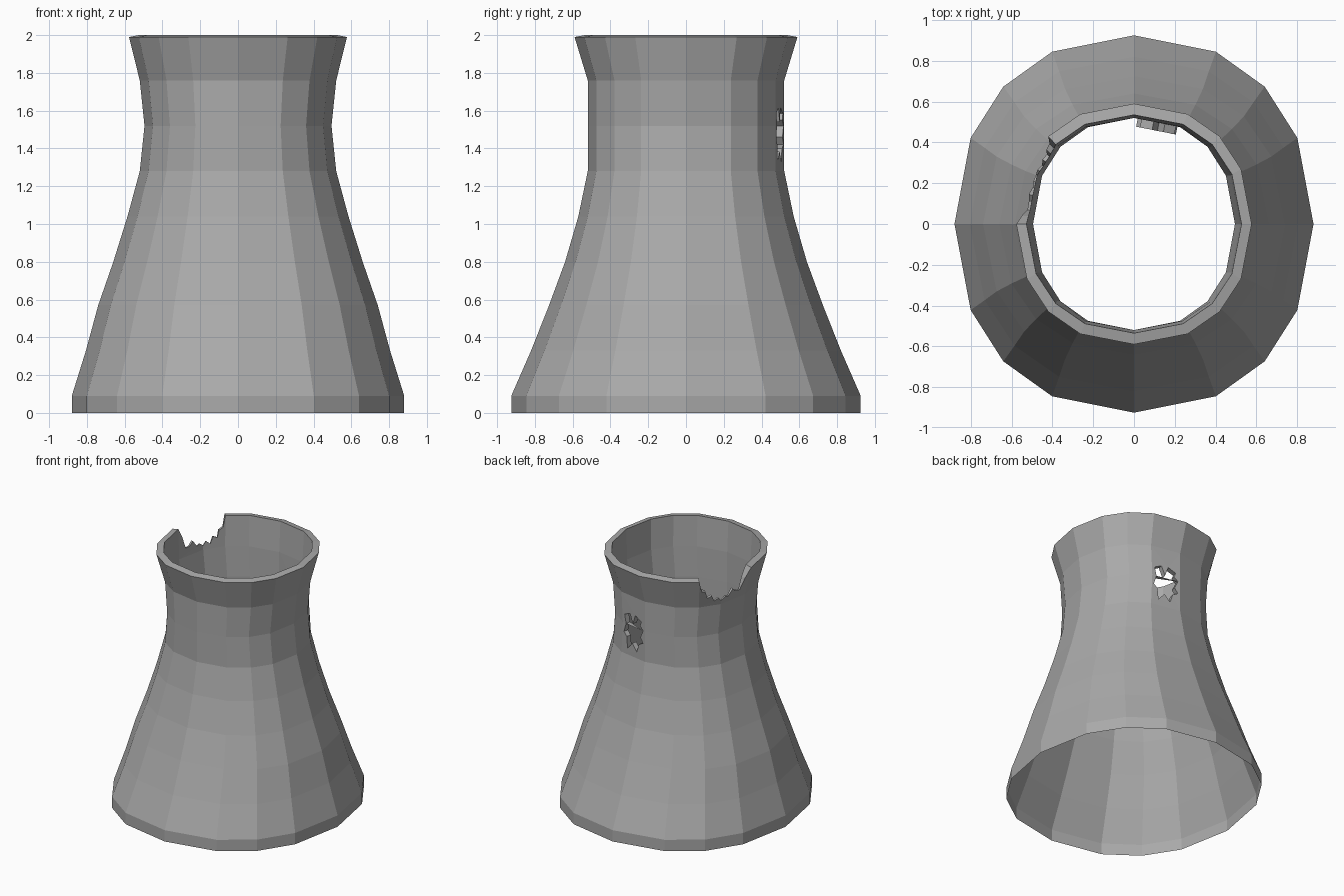
import bpy, bmesh
from mathutils import Vector

if "Cube" in bpy.data.objects:
    bpy.data.objects.remove(bpy.data.objects["Cube"])

concrete = bpy.data.materials.new("concrete grey")
concrete.diffuse_color = (0.40, 0.40, 0.40, 1)
concrete.use_nodes = True
concrete.node_tree.nodes["Principled BSDF"].inputs["Base Color"].default_value = concrete.diffuse_color

# Sixteen-sided plan, as fractions of the x and y radius
quarter = [(1, 0), (0.91, 0.456), (0.728, 0.728), (0.456, 0.913)]
plan = quarter + [(-x, y) for x, y in [(0, 1)] + quarter[:0:-1]]
plan += [(-x, -y) for x, y in plan]
N = len(plan)

# Tower profile: x radius, y radius, height
profile = [(0.88, 0.925, 0), (0.88, 0.925, 0.09), (0.805, 0.82, 0.33),
           (0.74, 0.725, 0.57), (0.66, 0.64, 0.80), (0.585, 0.57, 1.04),
           (0.52, 0.52, 1.28), (0.495, 0.52, 1.52), (0.52, 0.52, 1.76),
           (0.577, 0.59, 1.99)]
lip = (0.527, 0.535, 2.0)

NOTCH_COLS = (6, 7)      # broken rim facets
HOLE_COL = 3             # facet with the blast hole
HOLE_ROWS = (6, 7)

bm = bmesh.new()


def ring(r):
    return [bm.verts.new((r[0] * x, r[1] * y, r[2])) for x, y in plan]


rings = [ring(r) for r in profile]
inner = ring(lip)
neck, rim = rings[-2], rings[-1]


def on_facet(lo, hi, c, u, v):
    """Point at fraction u across and v up one facet."""
    d = (c + 1) % N
    return lo[c].co.lerp(lo[d].co, u).lerp(hi[c].co.lerp(hi[d].co, u), v)


# Outer shell, leaving out the damaged facets
for k in range(len(rings) - 1):
    lo, hi = rings[k], rings[k + 1]
    for c in range(N):
        if (k == 8 and c in NOTCH_COLS) or (k in HOLE_ROWS and c == HOLE_COL):
            continue
        d = (c + 1) % N
        bm.faces.new((lo[c], lo[d], hi[d], hi[c]))

# Rim top and inside wall
for c in range(N):
    if c not in NOTCH_COLS:
        d = (c + 1) % N
        bm.faces.new((rim[c], rim[d], inner[d], inner[c]))
        bm.faces.new((inner[c], inner[d], neck[d], neck[c]))

# Broken rim: jagged edge on both skins, joined by the fracture surface
jag = [[(0, 1), (0.10, 0.62), (0.28, 0.55), (0.36, 0.32), (0.55, 0.38),
        (0.68, 0.16), (0.86, 0.26), (1, 0.14)],
       [(0, 0.14), (0.14, 0.24), (0.26, 0.20), (0.42, 0.42), (0.55, 0.30),
        (0.72, 0.28), (0.84, 0.66), (1, 1)]]
for c, line in zip(NOTCH_COLS, jag):
    d = c + 1
    a = [bm.verts.new(on_facet(neck, rim, c, u, v)) for u, v in line]
    b = [bm.verts.new(on_facet(neck, inner, c, u, v)) for u, v in line]
    bm.faces.new([neck[c], neck[d]] + a[::-1])
    bm.faces.new([neck[d], neck[c]] + b)
    for i in range(len(a) - 1):
        bm.faces.new((a[i], a[i + 1], b[i + 1], b[i]))

# Blast hole: star-shaped opening split at the neck line, with inward edges
upper = [(0.08, 1.52), (0.22, 1.55), (0.16, 1.585), (0.42, 1.615), (0.54, 1.54),
         (0.66, 1.615), (0.90, 1.59), (0.85, 1.52)]
lower = [(0.85, 1.52), (0.93, 1.45), (0.80, 1.42), (0.75, 1.33), (0.55, 1.385),
         (0.35, 1.33), (0.26, 1.40), (0.08, 1.42), (0.20, 1.46), (0.08, 1.52)]
c, d = HOLE_COL, HOLE_COL + 1
lo, mid, hi = rings[6:9]
across = (mid[d].co - mid[c].co).normalized()
inward = Vector((-across.y, across.x, 0))
if inward.dot(mid[c].co) > 0:
    inward = -inward


def hole_edge(points, base, top):
    z0, z1 = base[c].co.z, top[c].co.z
    # u runs from the rear centre line towards +x, so flip it for the facet
    return [bm.verts.new(on_facet(base, top, c, 1 - u, (z - z0) / (z1 - z0)))
            for u, z in points]


up = hole_edge(upper, mid, hi)
dn = hole_edge(lower, lo, mid)
bm.faces.new([mid[d]] + [hi[d], hi[c], mid[c]] + up[::-1])
bm.faces.new([mid[c], lo[c], lo[d], mid[d]] + dn[::-1])
for edge in (up, dn):
    back = [bm.verts.new(v.co + inward * 0.04) for v in edge]
    for i in range(len(edge) - 1):
        bm.faces.new((edge[i], back[i], back[i + 1], edge[i + 1]))

# Splinter left across the hole
tip, root = up[0].co, up[-1].co
bm.faces.new([bm.verts.new(p) for p in (tip, root, root + inward * 0.04)])

bmesh.ops.remove_doubles(bm, verts=bm.verts, dist=0.0005)
bmesh.ops.recalc_face_normals(bm, faces=bm.faces)
# Triangulate the jagged facets so they fill cleanly
bmesh.ops.triangulate(bm, faces=[f for f in bm.faces if len(f.verts) > 4])

mesh = bpy.data.meshes.new("cooling_tower")
bm.to_mesh(mesh)
bm.free()
mesh.materials.append(concrete)
tower = bpy.data.objects.new("cooling_tower", mesh)
bpy.context.collection.objects.link(tower)
